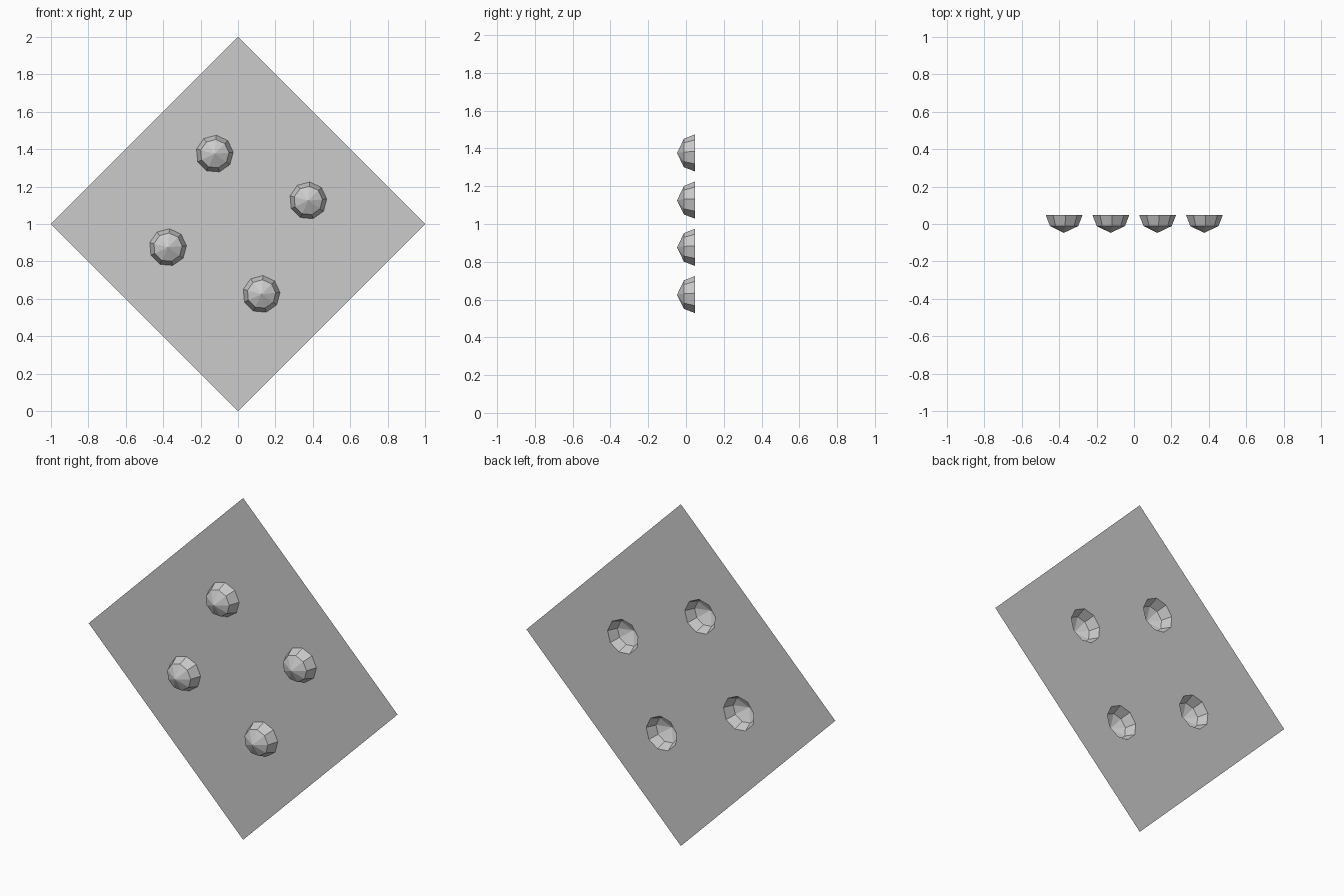
import bpy, bmesh, math
from mathutils import Vector

if "Cube" in bpy.data.objects:
    bpy.data.objects.remove(bpy.data.objects["Cube"])

BACK = 0.0475          # y of the flat sheet and the dome rims
SIDES = 9
CENTRES = [(0.375, 1.125), (-0.125, 1.375), (-0.375, 0.875), (0.125, 0.625)]


def ring(bm, cx, cz, r, y):
    """Ring of vertices facing the front."""
    angles = [math.radians(45) + math.tau * i / SIDES for i in range(SIDES)]
    return [bm.verts.new((cx + r * math.cos(a), y, cz + r * math.sin(a))) for a in angles]


def loop_edges(bm, verts):
    return [bm.edges.new((verts[i], verts[(i + 1) % len(verts)])) for i in range(len(verts))]


def finish(bm, name):
    # turn every face towards the front
    for f in bm.faces:
        f.normal_update()
        if f.normal.y > 0:
            f.normal_flip()
    mesh = bpy.data.meshes.new(name)
    bm.to_mesh(mesh)
    bm.free()
    obj = bpy.data.objects.new(name, mesh)
    bpy.context.collection.objects.link(obj)
    return obj


# Diamond sheet with a hole behind each dome
bm = bmesh.new()
corners = [bm.verts.new((x, BACK, z)) for x, z in ((1, 1), (0, 2), (-1, 1), (0, 0))]
edges = loop_edges(bm, corners)
for cx, cz in CENTRES:
    edges += loop_edges(bm, ring(bm, cx, cz, 0.1, BACK))
bmesh.ops.triangle_fill(bm, use_beauty=True, use_dissolve=False, edges=edges,
                        normal=Vector((0, -1, 0)))
finish(bm, "sheet")

# Hollow faceted studs
for n, (cx, cz) in enumerate(CENTRES):
    bm = bmesh.new()
    rim = ring(bm, cx, cz, 0.1, BACK)
    shoulder = ring(bm, cx, cz, 0.077, -0.011)
    tip = bm.verts.new((cx, -BACK, cz))
    for i in range(SIDES):
        j = (i + 1) % SIDES
        bm.faces.new((rim[i], rim[j], shoulder[j], shoulder[i]))
        bm.faces.new((shoulder[i], shoulder[j], tip))
    finish(bm, f"stud_{n + 1}")
